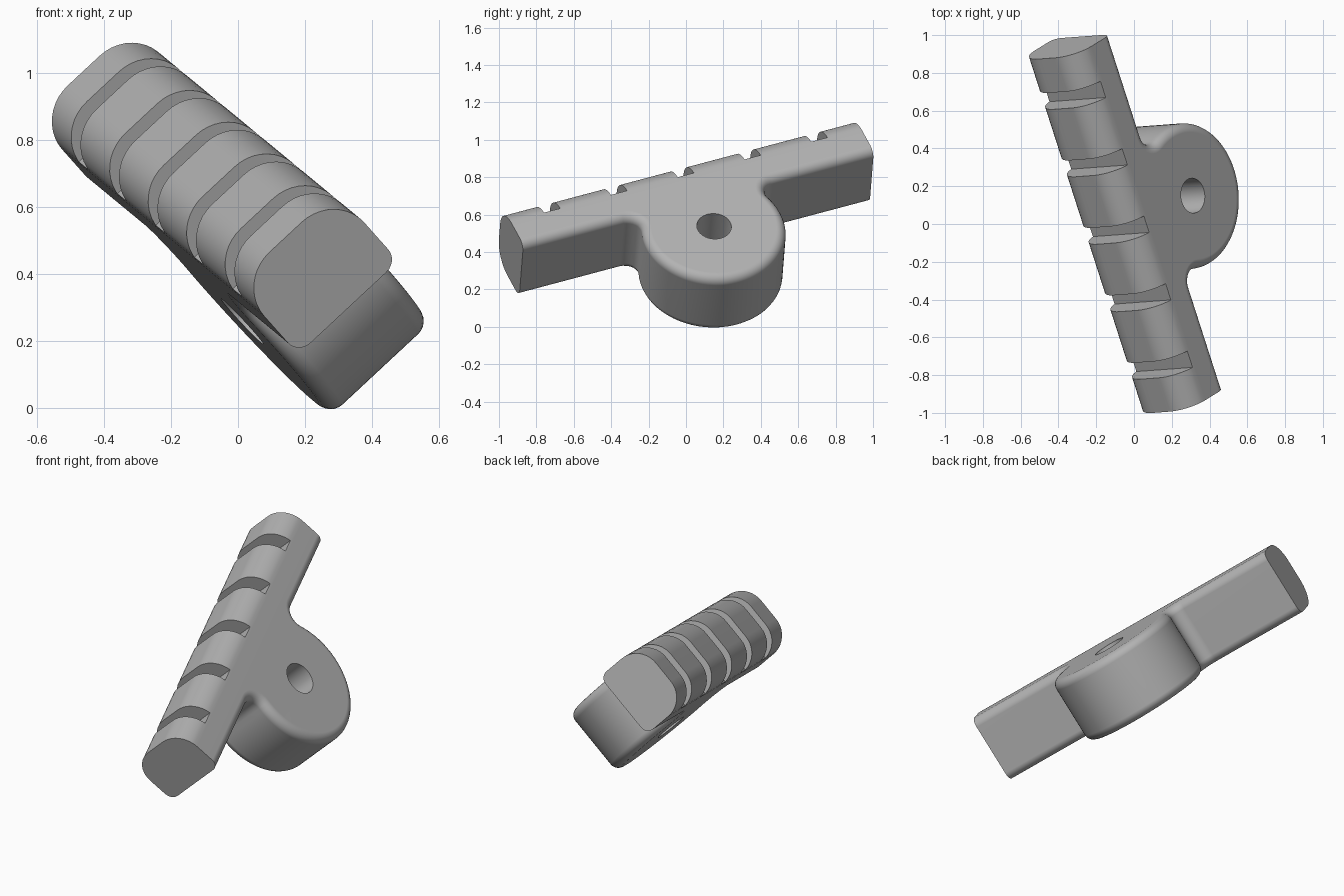
import bpy, bmesh, math
from mathutils import Vector, Matrix

cube = bpy.data.objects.get("Cube")
if cube:
    bpy.data.objects.remove(cube, do_unlink=True)

# Main sizes, in the part's own frame: x = bar length, y = thickness, z = towards the lug
HALF_LEN, HALF_THICK, HALF_DEPTH = 1.015, 0.205, 0.1525
LUG_Z, LUG_R, HOLE_R, NECK_R = 0.37, 0.386, 0.0925, 0.07
EDGE_R, CREST_R = 0.05, 0.14
GROOVE_W, GROOVE_D, GROOVE_STEP = 0.094, 0.125, 0.387

# Tilted frame of the finished part
along = Vector((-0.297, 0.923, 0.245)).normalized()
across = Vector((0.73, 0.054, 0.68))
across = (across - along * across.dot(along)).normalized()
frame = Matrix((along, across, along.cross(across))).transposed().to_4x4()
frame.translation = (-0.0656, -0.002, 0.654)


def arc(cx, cz, r, a, b, n):
    return [(cx + r * math.cos(a + (b - a) * i / n),
             cz + r * math.sin(a + (b - a) * i / n)) for i in range(n + 1)]


def add_object(name, bm):
    bmesh.ops.recalc_face_normals(bm, faces=bm.faces)
    mesh = bpy.data.meshes.new(name)
    bm.to_mesh(mesh)
    bm.free()
    obj = bpy.data.objects.new(name, mesh)
    bpy.context.collection.objects.link(obj)
    return obj


# Side outline: straight bar with a round lug and filleted necks
neck_z = HALF_DEPTH + NECK_R
neck_x = math.sqrt((LUG_R + NECK_R) ** 2 - (LUG_Z - neck_z) ** 2)
tilt = math.atan2(neck_z - LUG_Z, neck_x)
neck = arc(neck_x, neck_z, NECK_R, 1.5 * math.pi, tilt + math.pi, 8)
lug = arc(0, LUG_Z, LUG_R, tilt, math.pi - tilt, 56)
outline = [(-HALF_LEN, -HALF_DEPTH), (HALF_LEN, -HALF_DEPTH), (HALF_LEN, HALF_DEPTH)]
outline += neck + lug[1:-1] + [(-x, z) for x, z in reversed(neck)]
outline.append((-HALF_LEN, HALF_DEPTH))

# Extrude the outline through the thickness
bm = bmesh.new()
face = bm.faces.new([bm.verts.new((x, -HALF_THICK, z)) for x, z in outline])
new = bmesh.ops.extrude_face_region(bm, geom=[face])["geom"]
bmesh.ops.translate(bm, vec=(0, 2 * HALF_THICK, 0),
                    verts=[v for v in new if isinstance(v, bmesh.types.BMVert)])
bmesh.ops.recalc_face_normals(bm, faces=bm.faces)


def rim_edges(crest):
    """Long rim edges on the crest side, or along the lug side."""
    found = []
    for e in bm.edges:
        a, b = (v.co for v in e.verts)
        if abs(a.y - b.y) > 0.01 or abs(a.x + b.x) > 1.99 * HALF_LEN:
            continue
        if (max(a.z, b.z) < 0) == crest:
            found.append(e)
    return found


# Large rounding on the crest, small rounding on the lug side, square ends
for crest, radius, steps in ((True, CREST_R, 10), (False, EDGE_R, 6)):
    bmesh.ops.bevel(bm, geom=rim_edges(crest), offset=radius, offset_type='OFFSET',
                    segments=steps, profile=0.5, affect='EDGES', clamp_overlap=False)
    if crest:
        bm.edges.ensure_lookup_table()
        # keep only the flat lug-side rims for the second pass
        old_rim = rim_edges

        def rim_edges(crest, pick=old_rim):
            return [e for e in pick(crest)
                    if min(v.co.z for v in e.verts) > HALF_DEPTH - 0.001
                    and all(abs(abs(v.co.y) - HALF_THICK) < 0.001 for v in e.verts)]
body = add_object("slotted_bar_with_lug", bm)

# Cutters for the cross grooves and the pivot hole
bm = bmesh.new()
for i in range(-2, 3):
    size = Matrix.Diagonal((GROOVE_W, 1, 2 * GROOVE_D, 1))
    bmesh.ops.create_cube(bm, size=1, matrix=Matrix.Translation(
        (i * GROOVE_STEP, 0, -HALF_DEPTH)) @ size)
bmesh.ops.create_cone(bm, cap_ends=True, segments=48, radius1=HOLE_R, radius2=HOLE_R, depth=1,
                      matrix=Matrix.Translation((0, 0, LUG_Z)) @ Matrix.Rotation(math.pi / 2, 4, 'X'))
cutter = add_object("groove_and_hole_cutter", bm)
cutter.hide_render = True

bpy.context.view_layer.objects.active = body
body.select_set(True)
cut = body.modifiers.new("cuts", 'BOOLEAN')
cut.operation, cut.solver, cut.object = 'DIFFERENCE', 'EXACT', cutter
bpy.ops.object.modifier_apply(modifier=cut.name)
bpy.data.objects.remove(cutter, do_unlink=True)

# Tilt into place and shade
body.data.transform(frame)
bpy.ops.object.shade_smooth_by_angle(angle=math.radians(30))
weighted = body.modifiers.new("flat_face_normals", 'WEIGHTED_NORMAL')
weighted.keep_sharp = True

grey = bpy.data.materials.new("plain_grey")
grey.use_nodes = True
colour = (0.45, 0.45, 0.45, 1)
grey.diffuse_color = colour
grey.node_tree.nodes["Principled BSDF"].inputs["Base Color"].default_value = colour
body.data.materials.clear()
body.data.materials.append(grey)
